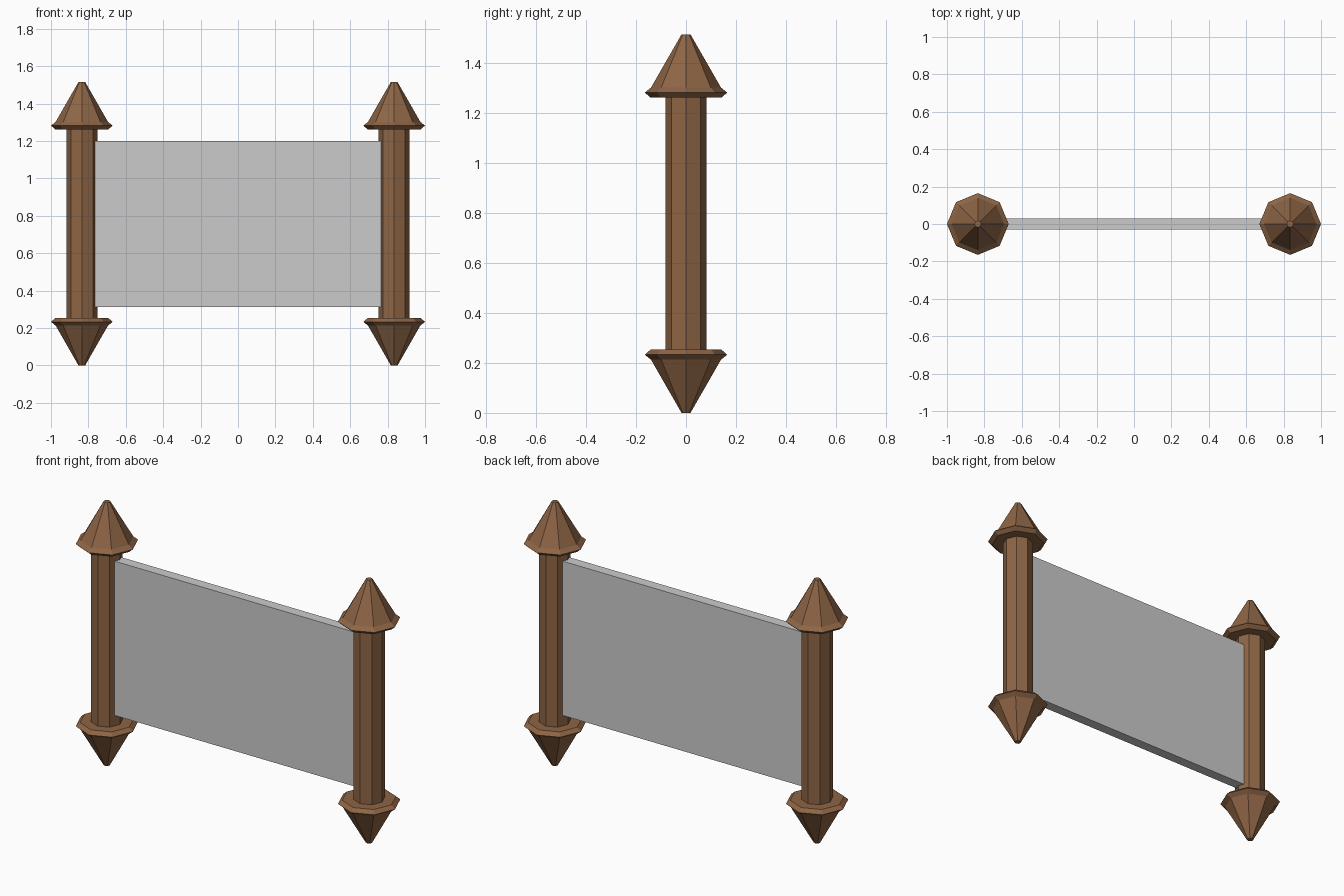
import bpy, bmesh
from math import cos, sin, pi

if "Cube" in bpy.data.objects:
    bpy.data.objects.remove(bpy.data.objects["Cube"])

SIDES = 8
POST_X = 0.835
HEIGHT = 1.515

wood = bpy.data.materials.new("wood")
wood.diffuse_color = (0.27, 0.13, 0.06, 1)
wood.use_nodes = True
wood.node_tree.nodes["Principled BSDF"].inputs["Base Color"].default_value = wood.diffuse_color


def turned(name, profile, x):
    """Eight-sided closed solid from a (radius, z) profile, corners on the axes."""
    bm = bmesh.new()
    rings = [[bm.verts.new((r * cos(2 * pi * i / SIDES), r * sin(2 * pi * i / SIDES), z))
              for i in range(SIDES)] for r, z in profile]
    for a, b in zip(rings, rings[1:]):
        for i in range(SIDES):
            j = (i + 1) % SIDES
            bm.faces.new((a[i], a[j], b[j], b[i]))
    bm.faces.new(rings[0][::-1])
    bm.faces.new(rings[-1])
    bmesh.ops.recalc_face_normals(bm, faces=bm.faces)
    me = bpy.data.meshes.new(name)
    bm.to_mesh(me)
    bm.free()
    me.materials.append(wood)
    ob = bpy.data.objects.new(name, me)
    ob.location.x = x
    bpy.context.collection.objects.link(ob)


# Pointed cap with a bevelled rim; the foot is the same shape upside down
cap = [(0.142, 1.262), (0.165, 1.282), (0.14, 1.302), (0.018, HEIGHT)]
foot = [(r, HEIGHT - z) for r, z in cap]
shaft = [(0.083, 0.25), (0.083, 1.265)]

for side, x in (("left", -POST_X), ("right", POST_X)):
    turned(side + "_post_shaft", shaft, x)
    turned(side + "_post_cap", cap, x)
    turned(side + "_post_foot", foot, x)

# Thin panel running into both posts
bpy.ops.mesh.primitive_cube_add(size=1, location=(0, 0, 0.757))
panel = bpy.context.object
panel.name = "panel"
panel.scale = (1.6, 0.06, 0.888)
